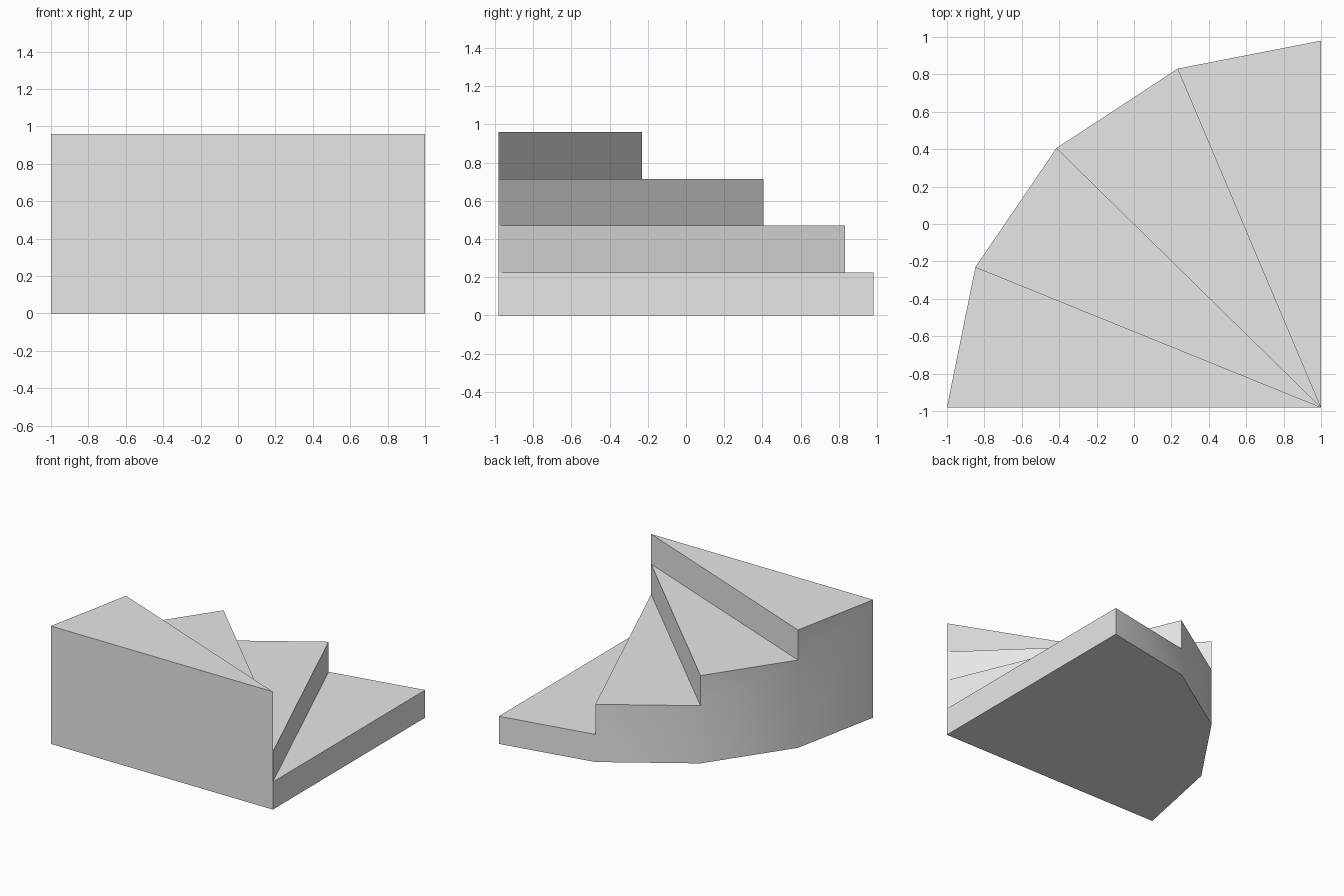
import bpy, bmesh, math
from mathutils import Vector

cube = bpy.data.objects.get("Cube")
if cube:
    bpy.data.objects.remove(cube)

# Quarter-turn winder stair: treads fan out from one pivot corner
STEPS = 4
RADIUS = 2.0
PIVOT = Vector((1.0, -0.98, 0))
HEIGHTS = [0.225, 0.47, 0.715, 0.96]

# Outer corners, from the low side to the tall front
OUTER = []
for i in range(STEPS + 1):
    angle = math.radians(90 + 90 * i / STEPS)
    OUTER.append(PIVOT + Vector((math.cos(angle) * RADIUS, math.sin(angle) * RADIUS * 0.98, 0)))

bm = bmesh.new()
cache = {}


def vert(point, z):
    key = (round(point.x, 4), round(point.y, 4), z)
    if key not in cache:
        cache[key] = bm.verts.new(key)
    return cache[key]


def face(*corners):
    bm.faces.new([vert(p, z) for p, z in corners])


low = 0
for i, high in enumerate(HEIGHTS):
    a, b = OUTER[i], OUTER[i + 1]
    # Tread and riser
    face((PIVOT, high), (a, high), (b, high))
    face((PIVOT, low), (a, low), (a, high), (PIVOT, high))
    # Outer wall, sharing the corner of the step below
    wall = [(b, 0), (b, high), (a, high), (a, 0)]
    if low:
        wall.insert(3, (a, low))
    face(*wall)
    low = high

# Underside and tall front wall
face((PIVOT, 0), *[(p, 0) for p in OUTER])
face((OUTER[-1], 0), (OUTER[-1], HEIGHTS[-1]),
     *[(PIVOT, z) for z in reversed(HEIGHTS)], (PIVOT, 0))
bmesh.ops.recalc_face_normals(bm, faces=bm.faces)

mesh = bpy.data.meshes.new("winder_stair")
bm.to_mesh(mesh)
bm.free()

# Plain grey
grey = bpy.data.materials.new("light_grey")
grey.use_nodes = True
colour = (0.8, 0.8, 0.8, 1)
grey.diffuse_color = colour
grey.node_tree.nodes["Principled BSDF"].inputs["Base Color"].default_value = colour
mesh.materials.append(grey)

stair = bpy.data.objects.new("winder_stair", mesh)
bpy.context.collection.objects.link(stair)
bpy.context.view_layer.objects.active = stair
stair.select_set(True)
bpy.ops.object.shade_smooth_by_angle(angle=math.radians(30))
